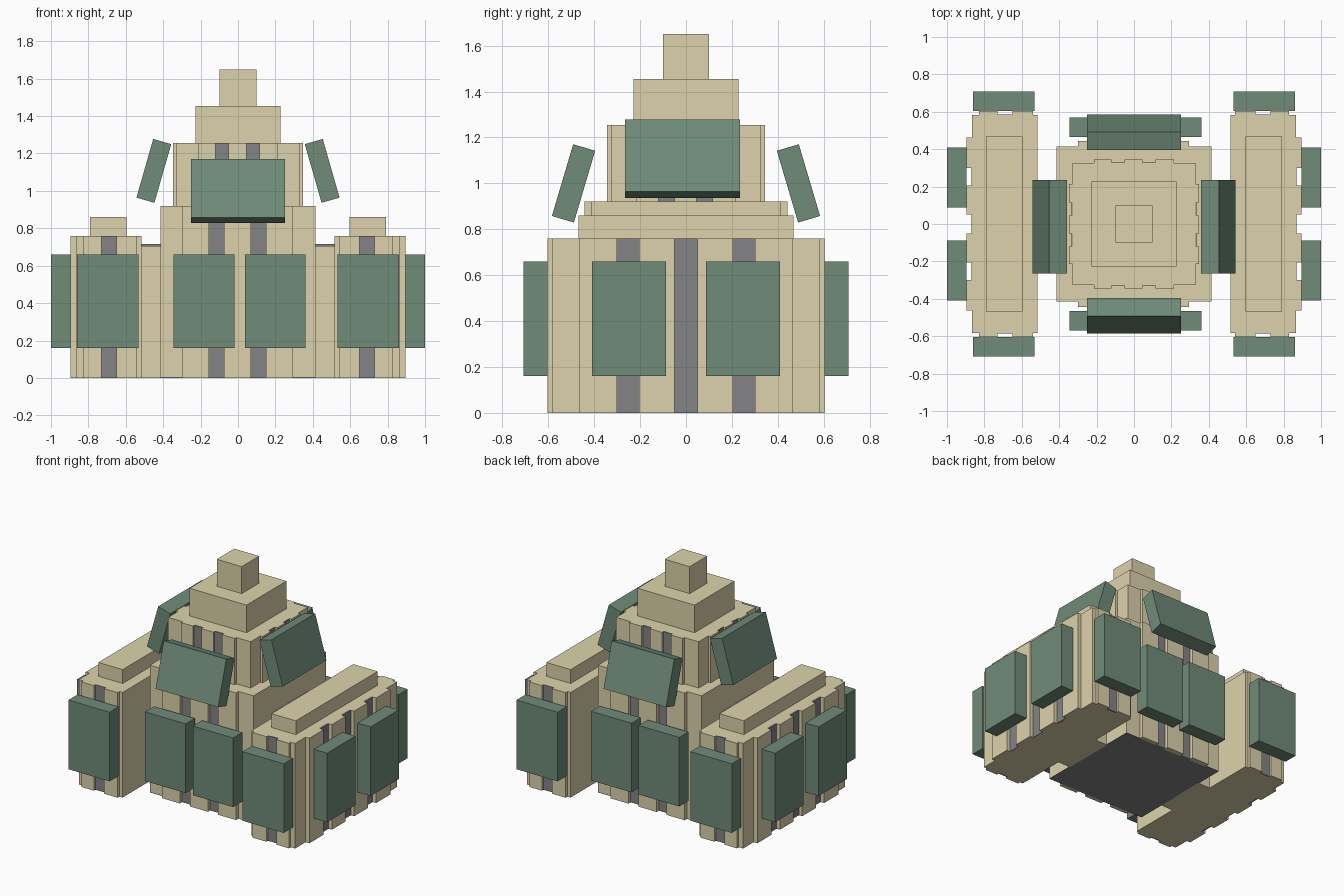
import bpy
from math import radians
from mathutils import Matrix

if "Cube" in bpy.data.objects:
    bpy.data.objects.remove(bpy.data.objects["Cube"])


def material(name, rgb):
    m = bpy.data.materials.new(name)
    m.diffuse_color = (*rgb, 1)
    m.use_nodes = True
    m.node_tree.nodes["Principled BSDF"].inputs["Base Color"].default_value = m.diffuse_color
    return m


STONE = material("sandstone", (0.72, 0.65, 0.41))
GREEN = material("green_panel", (0.16, 0.26, 0.19))
DARK = material("dark_glass", (0.23, 0.23, 0.24))


def box(name, x, y, z, mat):
    """Box from (min, max) ranges on each axis."""
    c = [(a + b) / 2 for a, b in (x, y, z)]
    s = [abs(b - a) / 2 for a, b in (x, y, z)]
    v = [tuple(s[k] * (1 if i >> k & 1 else -1) for k in range(3)) for i in range(8)]
    f = [(0, 2, 3, 1), (4, 5, 7, 6), (0, 1, 5, 4), (2, 6, 7, 3), (0, 4, 6, 2), (1, 3, 7, 5)]
    me = bpy.data.meshes.new(name)
    me.from_pydata(v, [], f)
    me.materials.append(mat)
    ob = bpy.data.objects.new(name, me)
    ob.location = c
    bpy.context.collection.objects.link(ob)
    return ob


def facade(name, axis, side, face, depth, ribs, slots, z):
    """Raised ribs and dark window strips on one wall."""
    def strip(kind, span, d, mat):
        out = (side * (face - 0.01), side * (face + d))
        x, y = (out, span) if axis == "x" else (span, out)
        box(name + kind, x, y, z, mat)
    for r in ribs:
        strip("_rib", r, depth, STONE)
    for s in slots:
        strip("_window", s, 0.003, DARK)


# Central tower: dark floor, lower tier, upper tier, stepped top
box("tower_floor", (-0.415, 0.415), (-0.415, 0.415), (0, 0.004), DARK)
box("tower_lower", (-0.415, 0.415), (-0.415, 0.415), (0.004, 0.92), STONE)
box("tower_upper", (-0.33, 0.33), (-0.327, 0.327), (0.92, 1.255), STONE)
box("tower_step", (-0.228, 0.228), (-0.228, 0.228), (1.255, 1.455), STONE)
box("tower_peak", (-0.1, 0.1), (-0.1, 0.1), (1.455, 1.65), STONE)

for s in (-1, 1):
    # Tower facades
    facade("tower_lower", "y", s, 0.415, 0.028,
           [(-0.30, -0.155), (-0.075, 0.07), (0.15, 0.295)],
           [(-0.155, -0.075), (0.07, 0.15)], (0, 0.92))
    for axis, face in (("x", 0.33), ("y", 0.327)):
        facade("tower_upper", axis, s, face, 0.018,
               [(-0.215, -0.12), (-0.05, 0.045), (0.115, 0.215)],
               [(-0.12, -0.05), (0.045, 0.115)], (0.92, 1.255))

    # Link between tower and wing
    box("link", (s * 0.41, s * 0.52), (-0.2, 0.2), (0, 0.70), STONE)
    box("link_roof", (s * 0.41, s * 0.52), (-0.2, 0.2), (0.70, 0.715), DARK)

    # Wing with roof block
    box("wing", (s * 0.515, s * 0.865), (-0.583, 0.583), (0, 0.76), STONE)
    box("wing_roof", (s * 0.595, s * 0.79), (-0.468, 0.468), (0.76, 0.86), STONE)
    facade("wing_side", "x", s, 0.865, 0.03,
           [(-0.463, -0.3), (-0.205, -0.05), (0.05, 0.205), (0.3, 0.463)],
           [(-0.3, -0.205), (-0.05, 0.05), (0.205, 0.3)], (0, 0.76))
    for e in (-1, 1):
        facade("wing_end", "y", e, 0.583, 0.021,
               [(s * 0.54, s * 0.65), (s * 0.73, s * 0.83)],
               [(s * 0.65, s * 0.73)], (0, 0.76))
        # Upright panels on wing ends and sides
        box("wing_end_panel", (s * 0.532, s * 0.862), (e * 0.604, e * 0.708), (0.16, 0.66), GREEN)
        box("wing_side_panel", (s * 0.895, s * 1.0), (e * 0.087, e * 0.41), (0.16, 0.66), GREEN)

    # Upright panels on tower front and back
    for x in ((-0.345, -0.02), (0.037, 0.36)):
        box("tower_panel", x, (s * 0.465, s * 0.57), (0.16, 0.66), GREEN)

    # Tilted panels around the upper tier
    p = box("tilted_side_panel", (s * 0.40, s * 0.50), (-0.265, 0.235), (0.944, 1.27), GREEN)
    p.rotation_euler.y = -s * radians(16)
    p = box("tilted_front_back_panel", (-0.25, 0.25), (s * 0.44, s * 0.54), (0.837, 1.163), GREEN)
    p.rotation_euler.x = s * radians(16.5)
